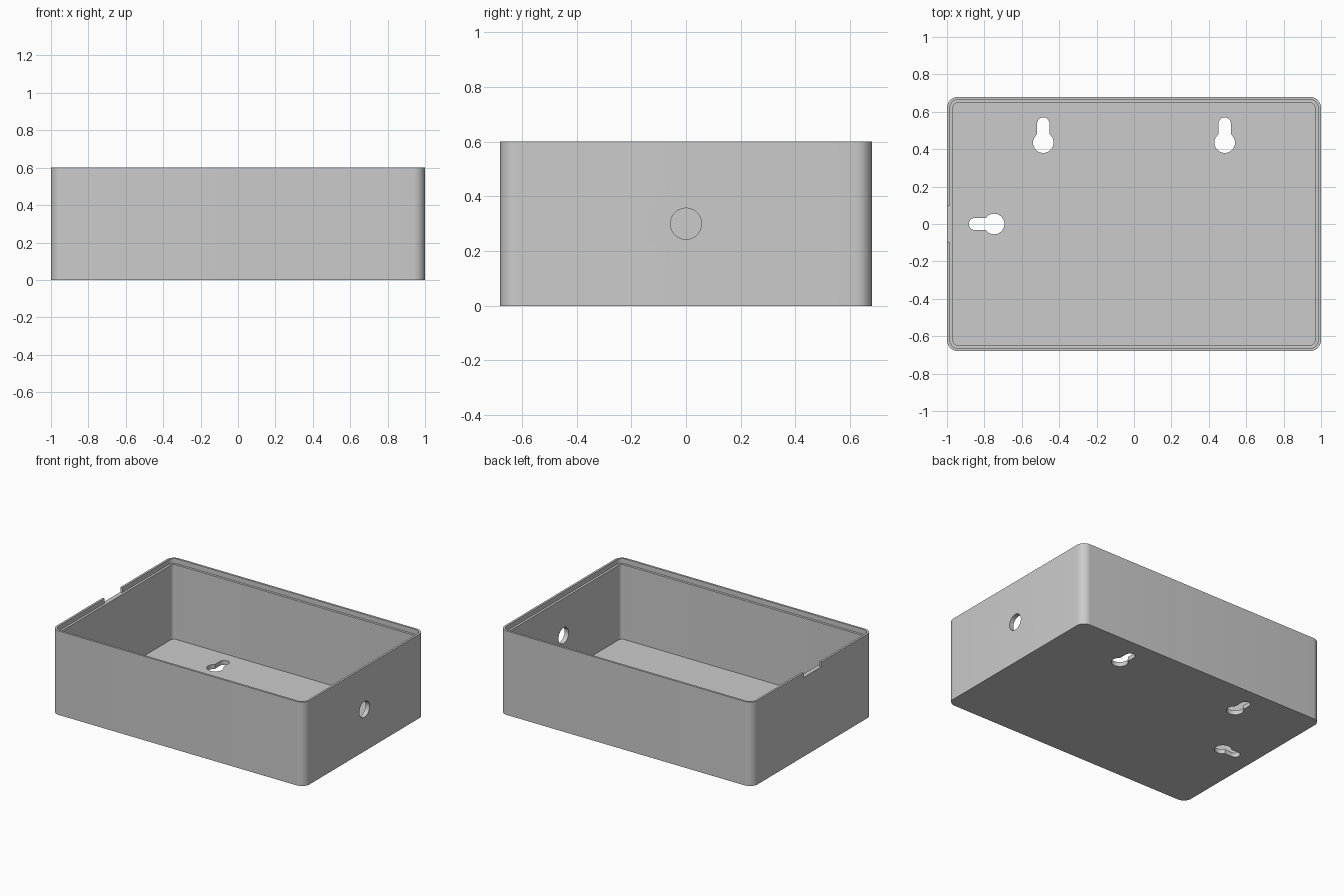
import bpy, bmesh
from math import sin, cos, pi, asin, radians
from mathutils import Matrix

if "Cube" in bpy.data.objects:
    bpy.data.objects.remove(bpy.data.objects["Cube"])

HALF_X, HALF_Y, HEIGHT = 1.0, 0.68, 0.6
RADIUS, WALL, LIP, LEDGE_Z = 0.06, 0.032, 0.015, 0.565

grey = bpy.data.materials.new("light grey")
grey.use_nodes = True
colour = (0.6, 0.6, 0.6, 1)
grey.diffuse_color = colour
grey.node_tree.nodes["Principled BSDF"].inputs["Base Color"].default_value = colour


def make_object(name, bm):
    bmesh.ops.recalc_face_normals(bm, faces=bm.faces)
    mesh = bpy.data.meshes.new(name)
    bm.to_mesh(mesh)
    bm.free()
    mesh.materials.append(grey)
    obj = bpy.data.objects.new(name, mesh)
    bpy.context.collection.objects.link(obj)
    return obj


def loft(name, rings):
    """Closed solid through rings of equal point count."""
    bm = bmesh.new()
    loops = [[bm.verts.new(p) for p in ring] for ring in rings]
    n = len(loops[0])
    for a, b in zip(loops, loops[1:]):
        for i in range(n):
            j = (i + 1) % n
            bm.faces.new((a[i], a[j], b[j], b[i]))
    bm.faces.new(loops[0])
    bm.faces.new(loops[-1])
    return make_object(name, bm)


def rounded_ring(inset, z, steps=10):
    r = RADIUS - inset
    points = []
    for k, (sx, sy) in enumerate(((1, 1), (-1, 1), (-1, -1), (1, -1))):
        for i in range(steps + 1):
            a = (k + i / steps) * pi / 2
            points.append((sx * (HALF_X - RADIUS) + r * cos(a),
                           sy * (HALF_Y - RADIUS) + r * sin(a), z))
    return points


def keyhole(x, y, turn):
    """Round hole with a narrower round-ended slot along local +y."""
    big, small, reach = 0.055, 0.033, 0.102
    gap = asin(small / big)
    outline = []
    for i in range(33):
        a = pi / 2 + gap + (2 * pi - 2 * gap) * i / 32
        outline.append((big * cos(a), big * sin(a)))
    for i in range(17):
        a = pi * i / 16
        outline.append((small * cos(a), reach + small * sin(a)))
    cutter = loft("keyhole_cutter", [[(px, py, z) for px, py in outline] for z in (-0.1, 0.1)])
    cutter.data.transform(Matrix.Translation((x, y, 0)) @ Matrix.Rotation(turn, 4, "Z"))
    return cutter


# Open box: outer wall, thin raised lip, inner ledge, floor
box = loft("enclosure_box", [
    rounded_ring(0, 0), rounded_ring(0, HEIGHT),
    rounded_ring(LIP, HEIGHT), rounded_ring(LIP, LEDGE_Z),
    rounded_ring(WALL, LEDGE_Z), rounded_ring(WALL, WALL)])

# Hanging slots in the floor
cutters = [keyhole(-0.485, 0.435, 0), keyhole(0.485, 0.435, 0), keyhole(-0.748, 0, pi / 2)]

# Cable hole through the +x wall
circle = [(0.057 * cos(i * pi / 24), 0.3 + 0.057 * sin(i * pi / 24)) for i in range(48)]
cutters.append(loft("cable_hole_cutter", [[(x, y, z) for y, z in circle] for x in (0.9, 1.1)]))

# Pry notch in the -x lip, down to the ledge
cutters.append(loft("notch_cutter", [
    [(x, y, z) for x, y in ((-1.1, -0.1), (-0.976, -0.1), (-0.976, 0.1), (-1.1, 0.1))]
    for z in (LEDGE_Z, 0.7)]))

bpy.ops.object.select_all(action="DESELECT")
box.select_set(True)
bpy.context.view_layer.objects.active = box
for cutter in cutters:
    cutter.hide_render = True
    mod = box.modifiers.new("cut", "BOOLEAN")
    mod.operation = "DIFFERENCE"
    mod.solver = "EXACT"
    mod.object = cutter
    bpy.ops.object.modifier_apply(modifier=mod.name)
    bpy.data.objects.remove(cutter)

bpy.ops.object.shade_smooth_by_angle(angle=radians(30))
